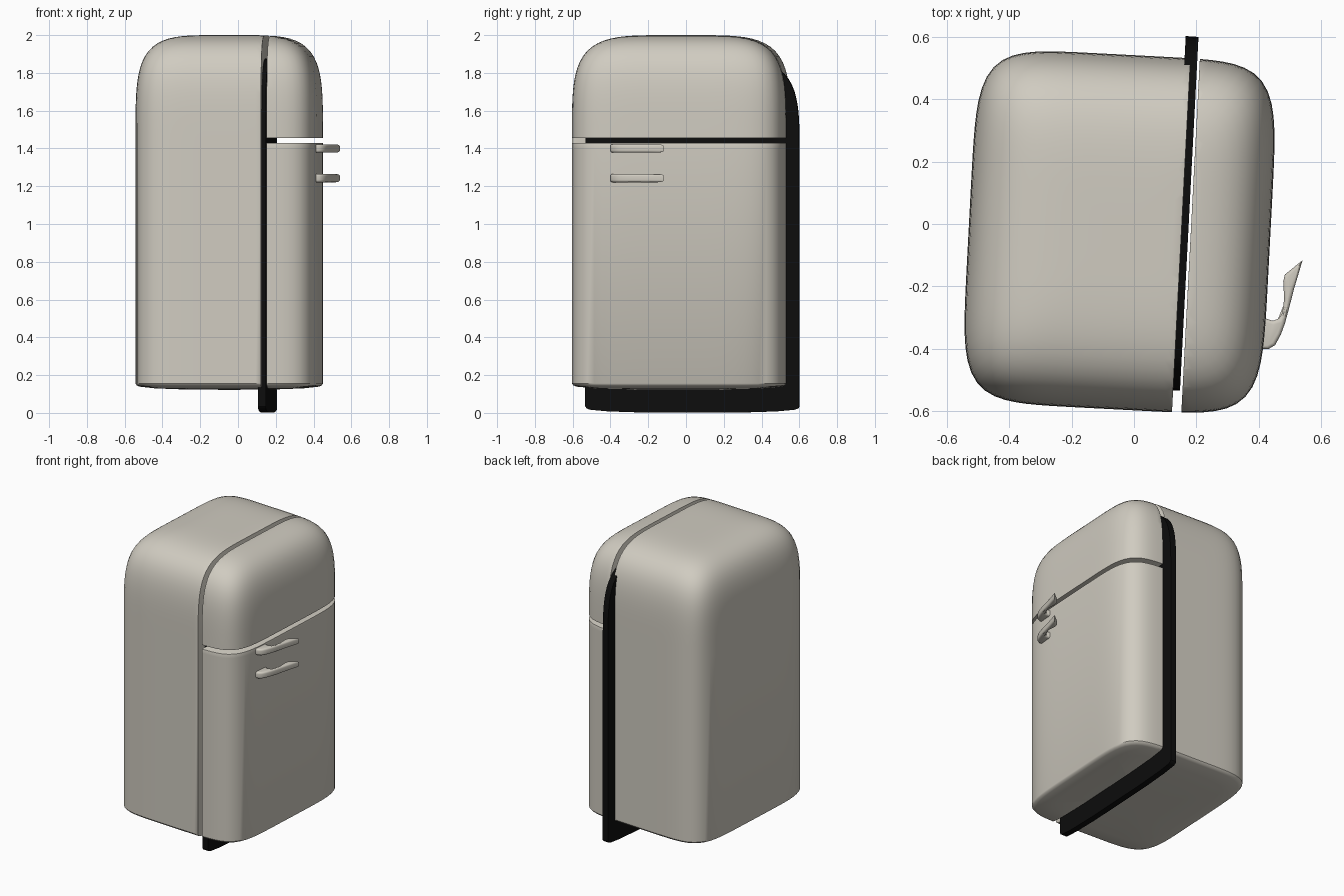
import bpy, bmesh, math
from mathutils import Vector, Matrix

if "Cube" in bpy.data.objects:
    bpy.data.objects.remove(bpy.data.objects["Cube"])

ROT = Matrix.Rotation(math.radians(-3), 4, 'Z')   # whole cabinet is turned slightly
A, B = 0.483, 0.568                               # half width and half depth
CX, CY = -0.045, -0.028


def material(name, rgb):
    m = bpy.data.materials.new(name)
    m.diffuse_color = (*rgb, 1)
    m.use_nodes = True
    m.node_tree.nodes["Principled BSDF"].inputs["Base Color"].default_value = m.diffuse_color
    return m


CREAM = material("warm_grey_enamel", (0.63, 0.60, 0.53))
BLACK = material("black_rubber", (0.004, 0.004, 0.004))


def superellipse(t, n):
    c, s = math.cos(t), math.sin(t)
    r = (abs(c) ** n + abs(s) ** n) ** (-1 / n)
    return r * c, r * s


def cabinet_shell():
    """Closed rounded cabinet, lofted from superellipse rings."""
    bm = bmesh.new()
    profile = [(1 - d / A, z) for d, z in
               ((0.25, 0.124), (0.1, 0.130), (0.02, 0.139), (0.006, 0.146), (0, 0.156))]
    for i in range(32):
        u, v = superellipse(math.pi / 2 * i / 32, 4.6)
        profile.append((u, 1.4 + 0.6 * v))
    N = 112
    rings = []
    for u, z in profile:
        ring = []
        for k in range(N):
            x, y = superellipse(2 * math.pi * k / N, 6)
            ring.append(bm.verts.new((CX + A * u * x, CY + B * u * y, z)))
        rings.append(ring)
    for lo, hi in zip(rings, rings[1:]):
        for k in range(N):
            j = (k + 1) % N
            bm.faces.new((lo[k], lo[j], hi[j], hi[k]))
    for ring, z in ((rings[0], 0.122), (rings[-1], 2.0)):
        pole = bm.verts.new((CX, CY, z))
        for k in range(N):
            bm.faces.new((ring[k], ring[(k + 1) % N], pole))
    bmesh.ops.recalc_face_normals(bm, faces=bm.faces)
    return bm


def cut(bm, co, no):
    """Remove everything on the normal side of a plane and cap the hole."""
    bmesh.ops.bisect_plane(bm, geom=bm.verts[:] + bm.edges[:] + bm.faces[:], dist=1e-6,
                           plane_co=co, plane_no=no, clear_outer=True)
    bmesh.ops.holes_fill(bm, edges=[e for e in bm.edges if e.is_boundary], sides=0)
    bmesh.ops.recalc_face_normals(bm, faces=bm.faces)


def round_edges(bm, width, segments, angle=55):
    edges = [e for e in bm.edges if len(e.link_faces) == 2
             and e.calc_face_angle(0) > math.radians(angle)]
    bmesh.ops.bevel(bm, geom=edges, offset=width, segments=segments,
                    profile=0.5, affect='EDGES', clamp_overlap=True)


def finish(name, bm, mat):
    me = bpy.data.meshes.new(name)
    bm.to_mesh(me)
    bm.free()
    me.materials.append(mat)
    ob = bpy.data.objects.new(name, me)
    bpy.context.collection.objects.link(ob)
    bpy.ops.object.select_all(action='DESELECT')
    ob.select_set(True)
    bpy.context.view_layer.objects.active = ob
    bpy.ops.object.shade_smooth_by_angle(angle=math.radians(35))
    return ob


def cabinet_part(name, cuts, mat, bevel=0.006, shift=(0, 0, 0)):
    bm = cabinet_shell()
    for co, no in cuts:
        cut(bm, co, no)
    if bevel:
        round_edges(bm, bevel, 2)
    bm.transform(ROT @ Matrix.Translation(shift))
    return finish(name, bm, mat)


# Cabinet, two doors, and the seal (a thin slice of the same shape, moved back and down)
LEFT, RIGHT, UP, DOWN = (-1, 0, 0), (1, 0, 0), (0, 0, 1), (0, 0, -1)
cabinet_part("cabinet", [((0.153, 0, 0), RIGHT)], CREAM)
cabinet_part("lower_door", [((0.183, 0, 0), LEFT), ((0, 0, 1.428), UP)], CREAM, 0.01)
cabinet_part("freezer_door", [((0.183, 0, 0), LEFT), ((0, 0, 1.456), DOWN)], CREAM)
cabinet_part("door_seal", [((0.134, 0, 0), LEFT), ((0.175, 0, 0), RIGHT)], BLACK,
             0, (0, 0.07, -0.122))

# Hooked door handles
HOOK = [(0.395, -0.40), (0.43, -0.401), (0.452, -0.388), (0.470, -0.355), (0.483, -0.32),
        (0.498, -0.265), (0.512, -0.21), (0.540, -0.116), (0.483, -0.162), (0.478, -0.185),
        (0.481, -0.24), (0.475, -0.285), (0.463, -0.303), (0.445, -0.310), (0.425, -0.304),
        (0.395, -0.29)]
for name, z in (("upper_handle", 1.40), ("lower_handle", 1.243)):
    bm = bmesh.new()
    base = bm.faces.new([bm.verts.new((x, y, z - 0.022)) for x, y in HOOK])
    ext = bmesh.ops.extrude_face_region(bm, geom=[base])
    bmesh.ops.translate(bm, vec=(0, 0, 0.044),
                        verts=[v for v in ext["geom"] if isinstance(v, bmesh.types.BMVert)])
    bmesh.ops.recalc_face_normals(bm, faces=bm.faces)
    rims = [e for e in bm.edges if abs(e.verts[0].co.z - e.verts[1].co.z) < 1e-5]
    bmesh.ops.bevel(bm, geom=rims, offset=0.012, segments=4, profile=0.5,
                    affect='EDGES', clamp_overlap=True)
    finish(name, bm, CREAM)
